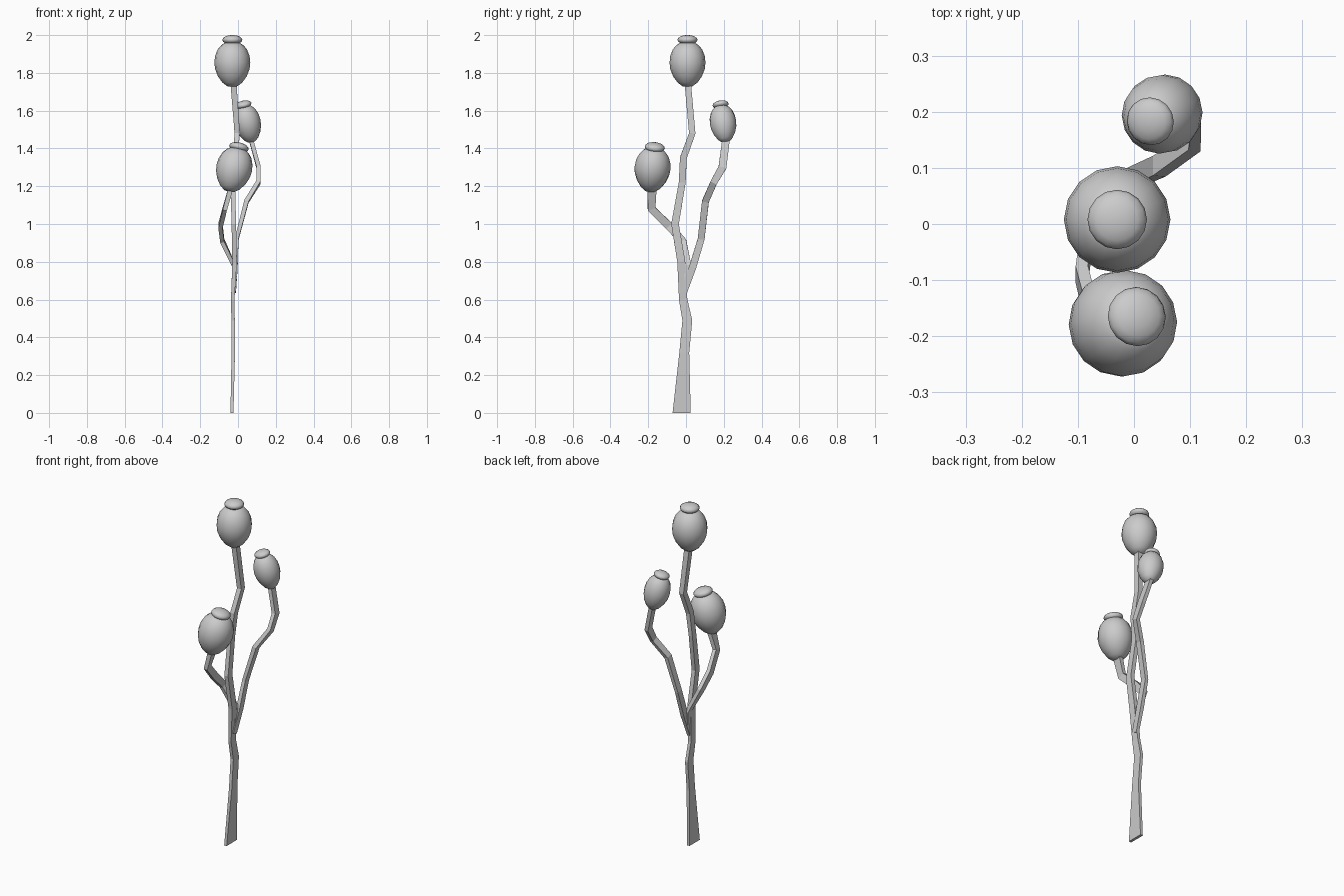
import bpy, bmesh, math
from mathutils import Vector

if "Cube" in bpy.data.objects:
    bpy.data.objects.remove(bpy.data.objects["Cube"])


def make_object(name, bm):
    bmesh.ops.recalc_face_normals(bm, faces=bm.faces)
    mesh = bpy.data.meshes.new(name)
    bm.to_mesh(mesh)
    bm.free()
    ob = bpy.data.objects.new(name, mesh)
    bpy.context.collection.objects.link(ob)
    return ob


def stem(name, points):
    """Four-sided sweep; each point is x, y, z, half width, half depth."""
    bm = bmesh.new()
    pos = [Vector(p[:3]) for p in points]
    rings = []
    for i, p in enumerate(points):
        t = (pos[min(i + 1, len(pos) - 1)] - pos[max(i - 1, 0)]).normalized()
        if p[2] == 0:
            t = Vector((0, 0, 1))
        u = Vector((1, 0, 0))
        u = (u - t * u.dot(t)).normalized()
        v = t.cross(u)
        rings.append([bm.verts.new(pos[i] + u * p[3] * a + v * p[4] * b)
                      for a, b in ((-1, -1), (1, -1), (1, 1), (-1, 1))])
    for a, b in zip(rings, rings[1:]):
        for k in range(4):
            bm.faces.new((a[k], a[(k + 1) % 4], b[(k + 1) % 4], b[k]))
    bm.faces.new(rings[0])
    bm.faces.new(rings[-1])
    return make_object(name, bm)


def lathe(name, profile, origin, axis, sides=16):
    """Smooth closed turned shape; profile is (radius, height) along axis."""
    bm = bmesh.new()
    rot = Vector((0, 0, 1)).rotation_difference(Vector(axis))
    place = lambda x, y, z: bm.verts.new(Vector(origin) + rot @ Vector((x, y, z)))
    rings = []
    for r, h in profile:
        if r == 0:
            rings.append([place(0, 0, h)] * sides)
        else:
            rings.append([place(r * math.cos(k * math.tau / sides),
                                r * math.sin(k * math.tau / sides), h)
                          for k in range(sides)])
    for a, b in zip(rings, rings[1:]):
        for k in range(sides):
            n = (k + 1) % sides
            bm.faces.new(list(dict.fromkeys((a[k], a[n], b[n], b[k]))))
    for f in bm.faces:
        f.smooth = True
    return make_object(name, bm)


# Main stem, flattened at the foot
stem("main_stem", [
    (-.032, -.023, 0, .008, .048), (-.025, -.009, .32, .009, .026),
    (-.026, .007, .49, .009, .026), (-.028, -.015, .60, .009, .022),
    (-.018, -.025, .80, .012, .021), (-.022, -.058, 1.0, .012, .020),
    (-.028, -.020, 1.22, .012, .018), (-.015, -.014, 1.35, .013, .018),
    (-.004, .033, 1.48, .014, .017), (-.025, .008, 1.76, .016, .017)])

# Side branches
stem("back_branch", [
    (-.020, -.012, .64, .009, .018), (-.013, .035, .77, .011, .019),
    (-.007, .080, .92, .010, .018), (.045, .103, 1.12, .012, .018),
    (.108, .147, 1.22, .011, .018), (.109, .193, 1.30, .011, .021),
    (.068, .212, 1.45, .011, .020)])
stem("front_branch", [
    (-.018, .005, .70, .010, .016), (-.022, .010, .78, .010, .018),
    (-.083, -.018, .91, .011, .020), (-.093, -.090, .99, .011, .021),
    (-.070, -.182, 1.08, .011, .021), (-.035, -.180, 1.20, .013, .025)])

# Seed pods with flattened caps: centre, cap centre, pod radius, half length, cap radius
pods = {
    "top": ((-.03, .008, 1.845), (-.03, .008, 1.975), .095, .118, .053),
    "front": ((-.022, -.178, 1.287), (.005, -.165, 1.406), .095, .118, .053),
    "back": ((.052, .197, 1.530), (.029, .183, 1.632), .070, .100, .043),
}
egg = [(0, -1), (.28, -.98), (.55, -.82), (.80, -.54), (.96, -.21), (1, .08),
       (.96, .38), (.82, .67), (.62, .86), (.45, .95), (0, 1)]
for name, (centre, cap, r, half, cap_r) in pods.items():
    axis = Vector(cap) - Vector(centre)
    lathe(name + "_pod", [(a * r, h * half) for a, h in egg], centre, axis)
    disc = [(cap_r * math.sin(i * math.pi / 8) if 0 < i < 8 else 0,
             -.48 * cap_r * math.cos(i * math.pi / 8)) for i in range(9)]
    lathe(name + "_cap", disc, cap, axis)
